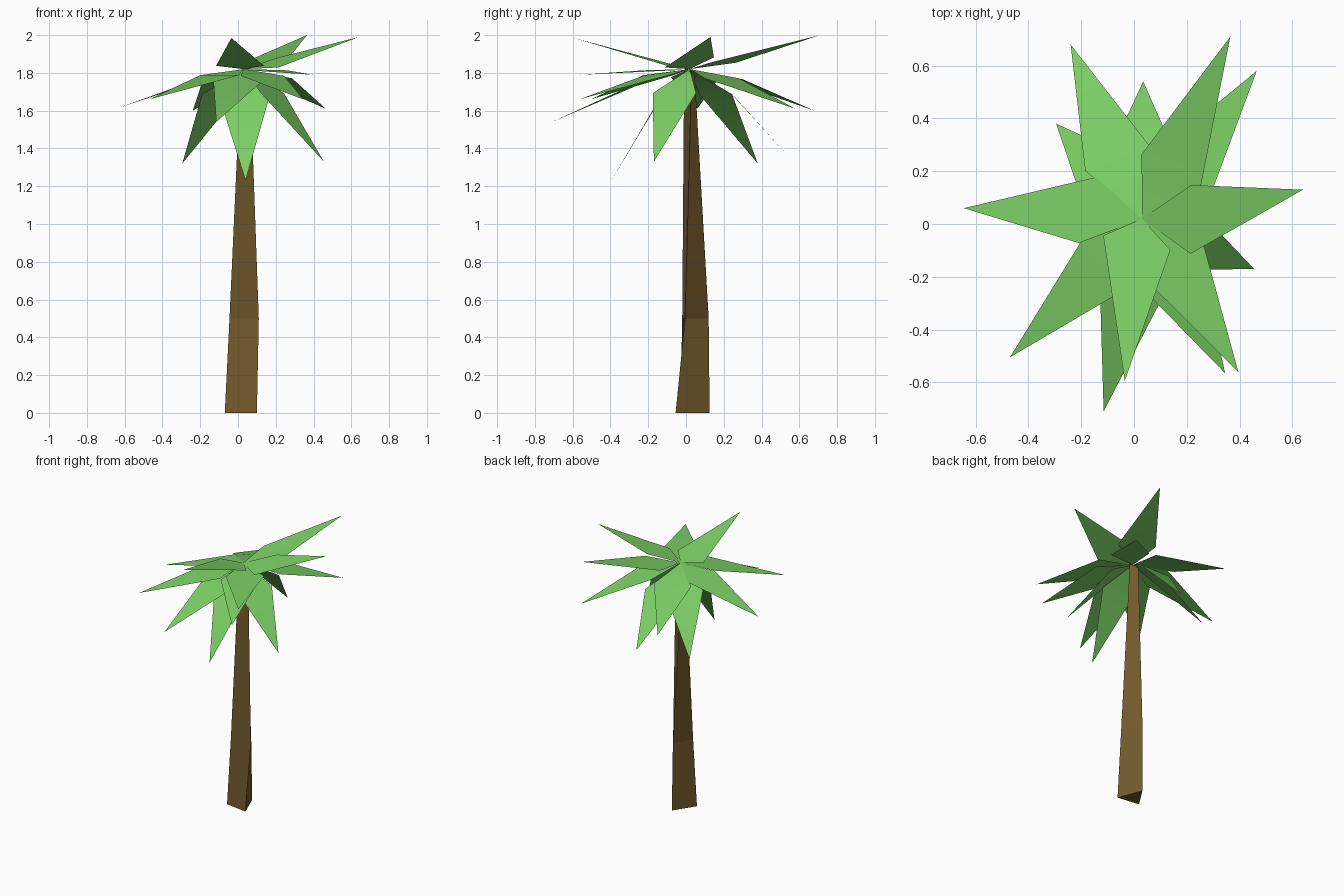
import bpy
from math import radians, sin
from mathutils import Vector, Matrix

if "Cube" in bpy.data.objects:
    bpy.data.objects.remove(bpy.data.objects["Cube"])


def material(name, rgb):
    m = bpy.data.materials.new(name)
    m.diffuse_color = (*rgb, 1)
    m.use_nodes = True
    m.node_tree.nodes["Principled BSDF"].inputs["Base Color"].default_value = m.diffuse_color
    return m


def mesh_object(name, verts, faces, mat, smooth=False):
    me = bpy.data.meshes.new(name)
    me.from_pydata(verts, [], faces)
    me.materials.append(mat)
    for p in me.polygons:
        p.use_smooth = smooth
    ob = bpy.data.objects.new(name, me)
    bpy.context.collection.objects.link(ob)
    return ob


bark = material("bark", (0.17, 0.10, 0.025))
leaf = material("leaf", (0.20, 0.62, 0.13))

# Trunk: three-sided, tapering and slightly twisting, lofted through three rings
rings = [
    (0.0, [(0.10, -0.055), (0.03, 0.125), (-0.07, -0.03)]),
    (0.5, [(0.11, -0.005), (0.025, 0.12), (-0.045, -0.02)]),
    (1.81, [(0.063, 0.03), (0.0, 0.045), (0.015, -0.01)]),
]
verts = [(x, y, z) for z, ring in rings for x, y in ring]
faces = [(2, 1, 0), (6, 7, 8)]
for r in (0, 3):
    for i in range(3):
        j = (i + 1) % 3
        faces.append((r + i, r + j, r + 3 + j, r + 3 + i))
mesh_object("trunk", verts, faces, bark)

# Fronds: tip position, where the widest part lies along the length,
# sideways skew of the widest part and roll (degrees)
ROOT = Vector((0.03, 0.02, 1.82))
HALF_WIDTH = 0.13
fronds = [
    ((-0.24, 0.68, 1.60), 0.35, 0, 0),
    ((0.035, 0.54, 1.36), 0.45, 0, 0),
    ((0.365, 0.71, 2.00), 0.27, -6, 0),
    ((0.465, 0.58, 1.61), 0.33, -6, 0),
    ((0.64, 0.13, 1.99), 0.30, -11, 12),
    ((0.455, -0.17, 1.33), 0.37, -4, 0),
    ((0.395, -0.56, 1.79), 0.30, 6, 0),
    ((0.345, -0.565, 1.66), 0.32, 0, 0),
    ((-0.035, -0.595, 1.985), 0.15, -6, 0),
    ((-0.115, -0.71, 1.54), 0.33, 4, 0),
    ((-0.47, -0.505, 1.66), 0.29, 6, 0),
    ((-0.645, 0.06, 1.61), 0.29, -5, 0),
    ((-0.295, 0.38, 1.32), 0.38, 0, 0),
    ((0.04, -0.395, 1.23), 0.38, 0, 0),
]
for n, (tip, frac, skew, roll) in enumerate(fronds, 1):
    d = Vector(tip) - ROOT
    flat = Matrix.Rotation(radians(skew), 3, 'Z') @ Vector((d.x, d.y, 0))
    # the inner part leaves the trunk flatter than the outer part
    mid = ROOT + flat * frac + Vector((0, 0, d.z * frac * 0.7))
    side = Vector((-flat.y, flat.x, 0)).normalized() * HALF_WIDTH
    side.z = HALF_WIDTH * sin(radians(roll))
    mesh_object(f"frond_{n}", [ROOT, mid - side, mid + side, tip],
                [(0, 1, 2), (2, 1, 3)], leaf, smooth=True)
